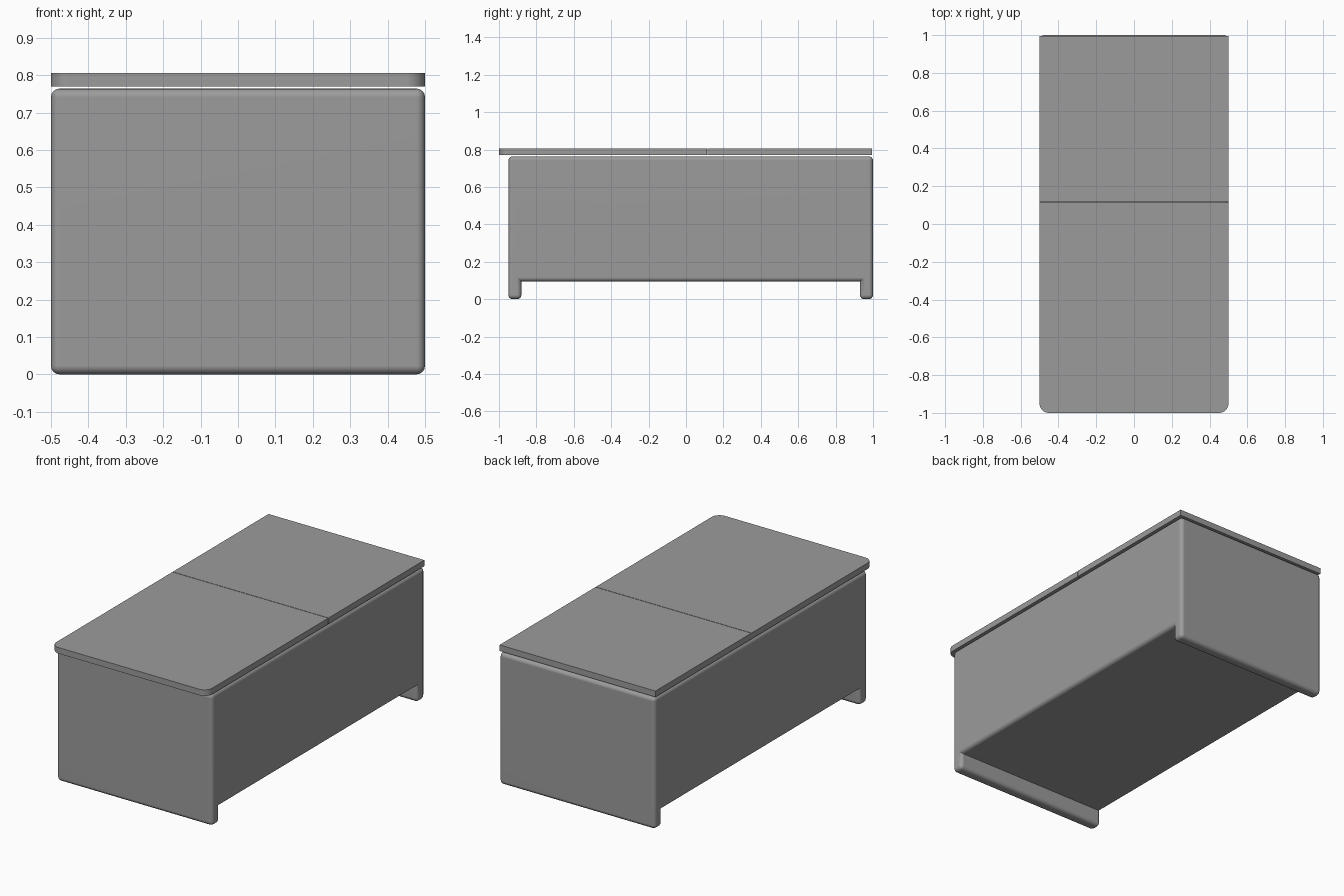
import bpy
import bmesh

if "Cube" in bpy.data.objects:
    bpy.data.objects.remove(bpy.data.objects["Cube"])

# Dark grey finish shared by all parts
grey = bpy.data.materials.new("dark_grey")
grey.diffuse_color = (0.33, 0.33, 0.33, 1)
grey.use_nodes = True
grey.node_tree.nodes["Principled BSDF"].inputs["Base Color"].default_value = grey.diffuse_color


def extrude_profile(pts, vec):
    """Closed planar profile extruded along a vector."""
    bm = bmesh.new()
    face = bm.faces.new([bm.verts.new(p) for p in pts])
    ext = bmesh.ops.extrude_face_region(bm, geom=[face], use_keep_orig=True)
    moved = [g for g in ext["geom"] if isinstance(g, bmesh.types.BMVert)]
    bmesh.ops.translate(bm, verts=moved, vec=vec)
    bmesh.ops.recalc_face_normals(bm, faces=bm.faces[:])
    bm.normal_update()
    return bm


def finish(name, bm):
    mesh = bpy.data.meshes.new(name)
    bm.to_mesh(mesh)
    bm.free()
    mesh.materials.append(grey)
    obj = bpy.data.objects.new(name, mesh)
    bpy.context.collection.objects.link(obj)
    bpy.ops.object.select_all(action='DESELECT')
    obj.select_set(True)
    bpy.context.view_layer.objects.active = obj
    bpy.ops.object.shade_smooth_by_angle(angle=0.6)
    # Keep the large panels flat-looking beside the rounded edges
    mod = obj.modifiers.new("weighted_normals", 'WEIGHTED_NORMAL')
    mod.keep_sharp = True


# Chest body with full-width feet at both ends, outer edges rounded
side = [(-0.95, 0), (-0.88, 0), (-0.88, 0.094), (0.93, 0.094),
        (0.93, 0), (1.0, 0), (1.0, 0.764), (-0.95, 0.764)]
body = extrude_profile([(-0.5, y, z) for y, z in side], (1, 0, 0))
convex = [e for e in body.edges if e.is_convex]
bmesh.ops.bevel(body, geom=convex, offset=0.023, offset_type='OFFSET',
                segments=4, profile=0.5, affect='EDGES', clamp_overlap=True)
finish("chest_body", body)


# Two lid panels; the front one has rounded front corners
def lid(name, y0, y1, round_front):
    pts = [(-0.5, y0, 0.77), (0.5, y0, 0.77), (0.5, y1, 0.77), (-0.5, y1, 0.77)]
    bm = extrude_profile(pts, (0, 0, 0.035))
    if round_front:
        corners = [e for e in bm.edges
                   if all(abs(v.co.y - y0) < 1e-5 for v in e.verts)
                   and abs(e.verts[0].co.x - e.verts[1].co.x) < 1e-5]
        bmesh.ops.bevel(bm, geom=corners, offset=0.05, offset_type='OFFSET',
                        segments=8, profile=0.5, affect='EDGES')
    finish(name, bm)


lid("front_lid", -1.0, 0.113, True)
lid("rear_lid", 0.116, 0.994, False)
